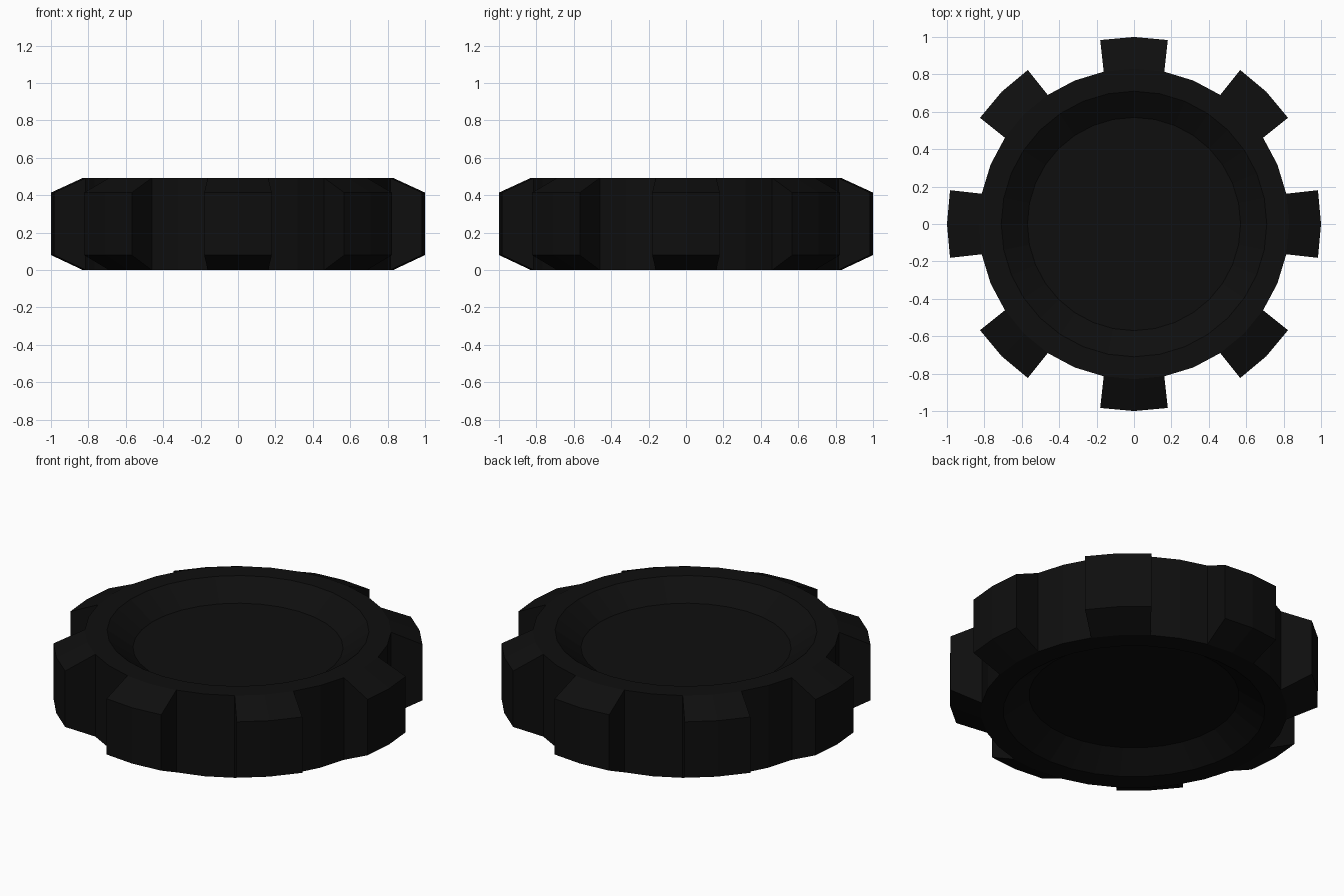
import bpy, bmesh, math

if "Cube" in bpy.data.objects:
    bpy.data.objects.remove(bpy.data.objects["Cube"])

SIDES = 32
HEIGHT = 0.492
STEP = 2 * math.pi / SIDES

black = bpy.data.materials.new("near_black")
black.diffuse_color = (0.0045, 0.0045, 0.0045, 1)
black.use_nodes = True
black.node_tree.nodes["Principled BSDF"].inputs["Base Color"].default_value = black.diffuse_color

# Dished disc: profile (radius, z) from top recess floor round to bottom recess floor
profile = [(0.57, HEIGHT - 0.10), (0.71, HEIGHT), (0.83, HEIGHT),
           (0.83, 0.0), (0.71, 0.0), (0.57, 0.10)]

bm = bmesh.new()
rings = [[bm.verts.new((r * math.cos(i * STEP), r * math.sin(i * STEP), z))
          for i in range(SIDES)] for r, z in profile]
tooth_faces = {}
for level, (upper, lower) in enumerate(zip(rings, rings[1:])):
    for i in range(SIDES):
        j = (i + 1) % SIDES
        face = bm.faces.new((upper[i], lower[i], lower[j], upper[j]))
        # outer wall panels either side of each 45 degree line carry a tooth
        if level == 2 and i % 4 in (0, 3):
            tooth_faces.setdefault(((i + 1) // 4) % 8, []).append(face)
bm.faces.new(rings[0])
bm.faces.new(rings[-1][::-1])

# Eight teeth: pull the panels outwards, chamfered top and bottom
for k, faces in tooth_faces.items():
    centre = k * math.pi / 4
    result = bmesh.ops.extrude_face_region(bm, geom=faces)
    for v in [g for g in result["geom"] if isinstance(g, bmesh.types.BMVert)]:
        offset = math.remainder(math.atan2(v.co.y, v.co.x) - centre, 2 * math.pi)
        angle = centre + offset * 0.925
        z = HEIGHT - 0.078 if v.co.z > HEIGHT / 2 else 0.08
        v.co = (math.cos(angle), math.sin(angle), z)
    bmesh.ops.delete(bm, geom=[f for f in faces if f.is_valid], context='FACES')

bmesh.ops.recalc_face_normals(bm, faces=bm.faces[:])
mesh = bpy.data.meshes.new("toothed_wheel")
bm.to_mesh(mesh)
bm.free()
mesh.materials.append(black)
wheel = bpy.data.objects.new("toothed_wheel", mesh)
bpy.context.collection.objects.link(wheel)
